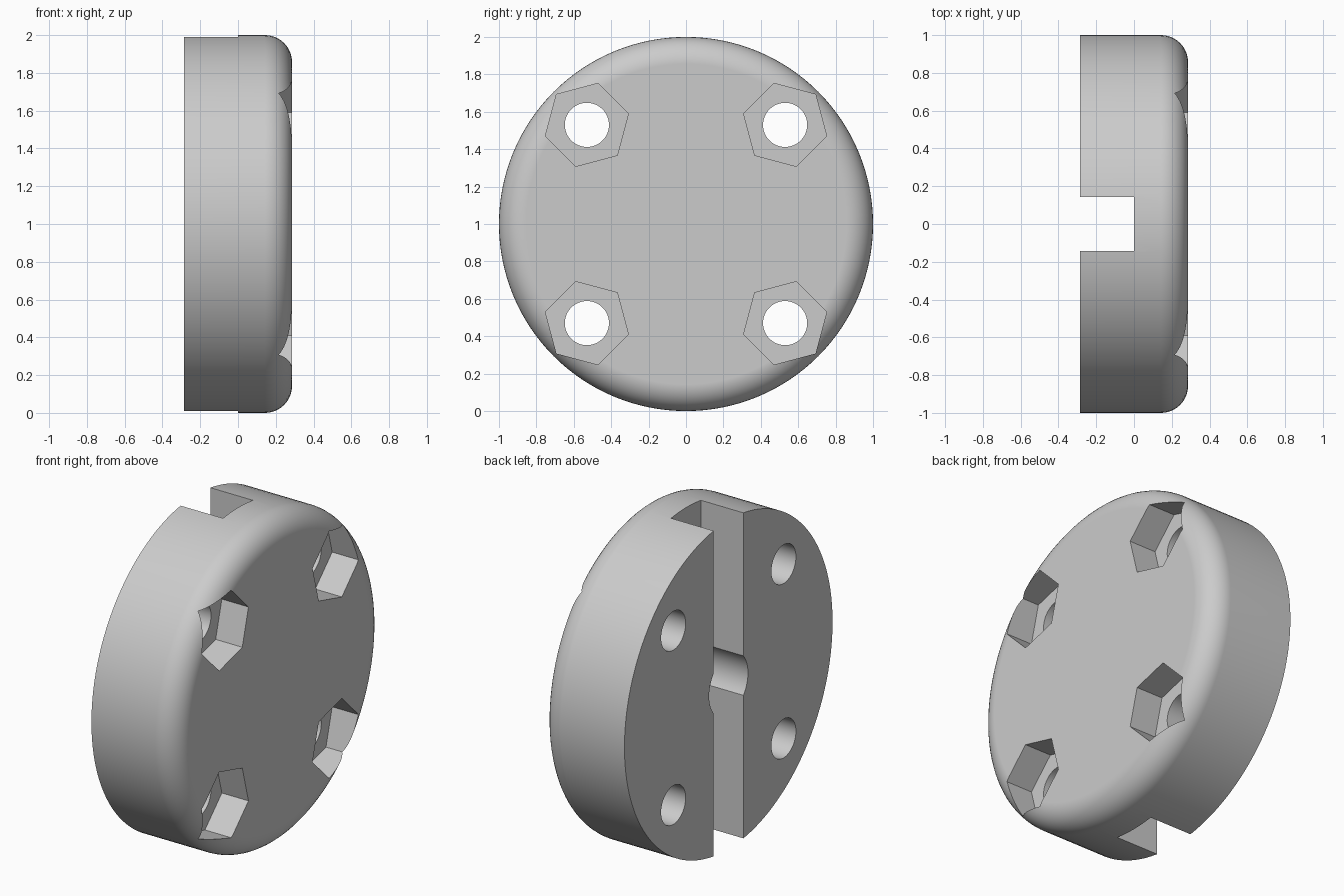
import bpy, bmesh, math
from mathutils import Matrix

if "Cube" in bpy.data.objects:
    bpy.data.objects.remove(bpy.data.objects["Cube"])

R, H, FIL = 1.0, 0.286, 0.143      # disc radius, half thickness, rim rounding

grey = bpy.data.materials.new("light grey")
grey.diffuse_color = (0.6, 0.6, 0.6, 1)
grey.use_nodes = True
grey.node_tree.nodes["Principled BSDF"].inputs["Base Color"].default_value = grey.diffuse_color


def to_object(name, bm):
    bmesh.ops.recalc_face_normals(bm, faces=bm.faces)
    mesh = bpy.data.meshes.new(name)
    bm.to_mesh(mesh)
    bm.free()
    mesh.materials.append(grey)
    obj = bpy.data.objects.new(name, mesh)
    bpy.context.collection.objects.link(obj)
    return obj


def prism(name, sides, r, x0, x1, y=0, z=1, angle=0):
    """Prism along x; its first corner points at the given angle in the yz plane."""
    bm = bmesh.new()
    ring = []
    for i in range(sides):
        a = angle + 2 * math.pi * i / sides
        ring.append(bm.verts.new((x0, y + r * math.cos(a), z + r * math.sin(a))))
    face = bm.faces.new(ring)
    ext = bmesh.ops.extrude_face_region(bm, geom=[face])
    for v in ext["geom"]:
        if isinstance(v, bmesh.types.BMVert):
            v.co.x = x1
    return to_object(name, bm)


# Disc: half profile with a rounded outer rim, spun round the x axis
bm = bmesh.new()
profile = [(-H, 0), (-H, R)]
for i in range(11):
    a = math.pi / 2 * (1 - i / 10)
    profile.append((H - FIL + FIL * math.cos(a), R - FIL + FIL * math.sin(a)))
profile.append((H, 0))
verts = [bm.verts.new((x, 0, r)) for x, r in profile]
edges = [bm.edges.new(p) for p in zip(verts, verts[1:])]
bmesh.ops.spin(bm, geom=verts + edges, cent=(0, 0, 0), axis=(1, 0, 0),
               angle=2 * math.pi, steps=128)
bmesh.ops.remove_doubles(bm, verts=bm.verts, dist=1e-5)
bmesh.ops.dissolve_limit(bm, angle_limit=0.001, verts=bm.verts, edges=bm.edges)
bmesh.ops.translate(bm, verts=bm.verts, vec=(0, 0, 1))
disc = to_object("slotted_disc", bm)

# Slot across the back face
bm = bmesh.new()
bmesh.ops.create_cube(bm, size=1, matrix=Matrix.Translation((-0.5, 0, 1))
                      @ Matrix.Diagonal((1, 0.286, 3, 1)))
cutters = [to_object("slot_cutter", bm)]

# Shaft bore in the middle of the slot
cutters.append(prism("bore_cutter", 48, 0.187, -0.5, 0.0))

# Four bolt holes with hexagonal nut pockets, one corner pointing outwards
for sy in (-1, 1):
    for sz in (-1, 1):
        y, z = 0.53 * sy, 1 + 0.53 * sz
        cutters.append(prism("bolt_hole_cutter", 48, 0.118, -0.5, 0.5, y, z))
        cutters.append(prism("nut_pocket_cutter", 6, 0.23, 0.107, 0.5, y, z,
                             math.atan2(sz, sy)))

bpy.context.view_layer.objects.active = disc
disc.select_set(True)
for cutter in cutters:
    mod = disc.modifiers.new("cut", 'BOOLEAN')
    mod.operation, mod.solver, mod.object = 'DIFFERENCE', 'EXACT', cutter
    bpy.ops.object.modifier_apply(modifier=mod.name)
    bpy.data.objects.remove(cutter)

# Smooth rim and bores, crisp edges, flat faces kept flat
bpy.ops.object.shade_smooth_by_angle(angle=math.radians(30))
weighted = disc.modifiers.new("flat_faces", 'WEIGHTED_NORMAL')
weighted.keep_sharp = True
